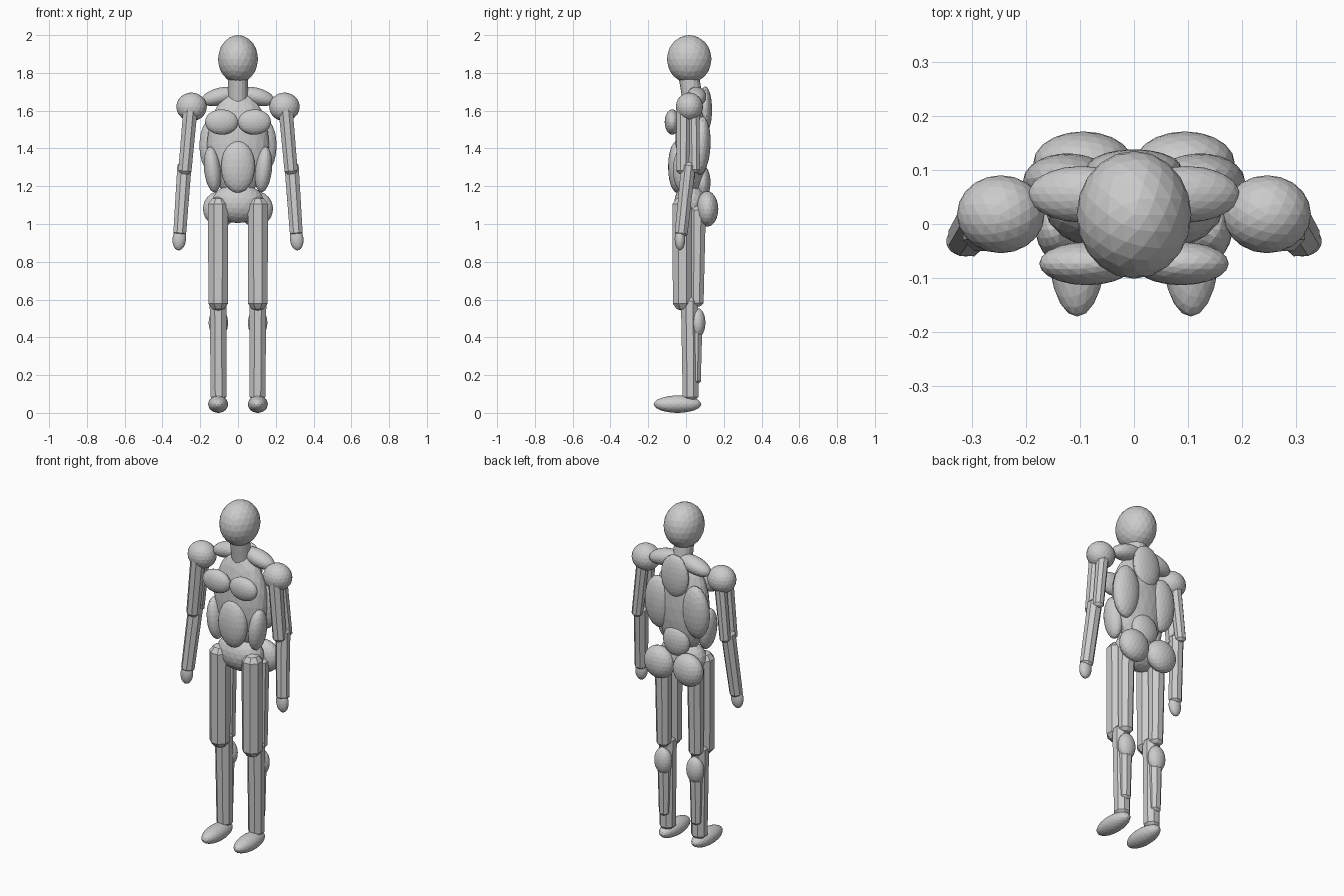
import bpy, bmesh, math
from mathutils import Vector, Matrix, Euler

if "Cube" in bpy.data.objects:
    bpy.data.objects.remove(bpy.data.objects["Cube"])


def finish(name, bm):
    bmesh.ops.recalc_face_normals(bm, faces=bm.faces[:])
    me = bpy.data.meshes.new(name)
    bm.to_mesh(me)
    bm.free()
    ob = bpy.data.objects.new(name, me)
    bpy.context.collection.objects.link(ob)


def ball(name, loc, radii, rot=(0, 0, 0), pair=False):
    """Faceted ellipsoid; pair adds a copy mirrored across x."""
    for side in ((1, -1) if pair else (1,)):
        bm = bmesh.new()
        bmesh.ops.create_icosphere(bm, subdivisions=3, radius=1)
        m = (Matrix.Translation(loc) @ Euler([math.radians(a) for a in rot]).to_matrix().to_4x4()
             @ Matrix.Diagonal((*radii, 1)))
        bm.transform(Matrix.Diagonal((side, 1, 1, 1)) @ m)
        finish(name + ("_left" if side == 1 and pair else "_right" if pair else ""), bm)


def limb(name, top, bottom, rt, rb, depth=1.0, cap=0.8, sides=8):
    """Mirrored pair of faceted, tapered rods with rounded ends."""
    top, bottom = Vector(top), Vector(bottom)
    axis = top - bottom
    half = axis.length / 2
    for side in (1, -1):
        bm = bmesh.new()
        bmesh.ops.create_uvsphere(bm, u_segments=sides, v_segments=5, radius=1)
        for v in bm.verts:
            up = v.co.z > 0
            r = (rt if up else rb)
            z = (half - r * cap) * (1 if up else -1) + v.co.z * r * cap
            v.co = Vector((v.co.x * r * 1.07, v.co.y * r * 1.07 * depth, z))
        m = (Matrix.Translation((top + bottom) / 2)
             @ Vector((0, 0, 1)).rotation_difference(axis).to_matrix().to_4x4()
             @ Matrix.Rotation(math.pi / sides, 4, 'Z'))
        if depth != 1.0:
            m = m @ Matrix.Rotation(-math.pi / sides, 4, 'Z')
        bm.transform(Matrix.Diagonal((side, 1, 1, 1)) @ m)
        finish(name + ("_left" if side == 1 else "_right"), bm)


# Head and neck
ball("head", (0, 0.017, 1.873), (0.106, 0.118, 0.127))
bm = bmesh.new()
bmesh.ops.create_cone(bm, cap_ends=True, segments=16, radius1=0.054, radius2=0.054, depth=0.17)
bm.transform(Matrix.Translation((0, 0.025, 1.72)) @ Matrix.Rotation(math.radians(9), 4, 'X'))
finish("neck", bm)

# Torso core and pelvis
ball("torso", (0, 0.03, 1.42), (0.165, 0.088, 0.28))
ball("pelvis", (0, 0.025, 1.11), (0.14, 0.088, 0.105))

# Front muscles
ball("chest_muscle", (0.087, -0.073, 1.54), (0.088, 0.04, 0.067), pair=True)
ball("abdomen", (0, -0.047, 1.303), (0.09, 0.048, 0.138))
ball("side_waist", (0.135, -0.01, 1.288), (0.045, 0.06, 0.122), (0, 6, 0), pair=True)

# Back muscles
ball("neck_slope", (0.098, 0.055, 1.675), (0.1, 0.052, 0.046), (0, 15, 0), pair=True)
ball("upper_back", (0, 0.102, 1.605), (0.088, 0.036, 0.123))
ball("side_back", (0.122, 0.08, 1.415), (0.083, 0.05, 0.155), (-3, 0, 0), pair=True)
ball("lower_back", (0, 0.088, 1.22), (0.083, 0.042, 0.09))
ball("buttock", (0.094, 0.113, 1.08), (0.092, 0.058, 0.094), pair=True)

# Arms
ball("shoulder", (0.246, 0.018, 1.62), (0.081, 0.072, 0.076), pair=True)
limb("upper_arm_front", (0.25, -0.012, 1.63), (0.283, -0.015, 1.26), 0.04, 0.037)
limb("upper_arm_back", (0.25, 0.04, 1.62), (0.288, 0.045, 1.27), 0.034, 0.03)
limb("forearm", (0.282, 0.015, 1.33), (0.31, -0.028, 0.93), 0.04, 0.036)
ball("hand", (0.311, -0.032, 0.92), (0.036, 0.028, 0.06), (0, -5, 0), pair=True)

# Legs
limb("thigh_front", (0.105, -0.018, 1.145), (0.105, -0.018, 0.54), 0.057, 0.055, cap=1.0)
limb("thigh_back", (0.105, 0.062, 1.1), (0.105, 0.055, 0.56), 0.046, 0.04)
limb("shin", (0.105, 0.018, 0.62), (0.103, 0.024, 0.06), 0.048, 0.044)
ball("calf", (0.104, 0.063, 0.477), (0.052, 0.04, 0.077), pair=True)
limb("lower_calf", (0.104, 0.05, 0.46), (0.104, 0.048, 0.15), 0.038, 0.032)
ball("foot", (0.105, -0.045, 0.046), (0.053, 0.126, 0.046), pair=True)
